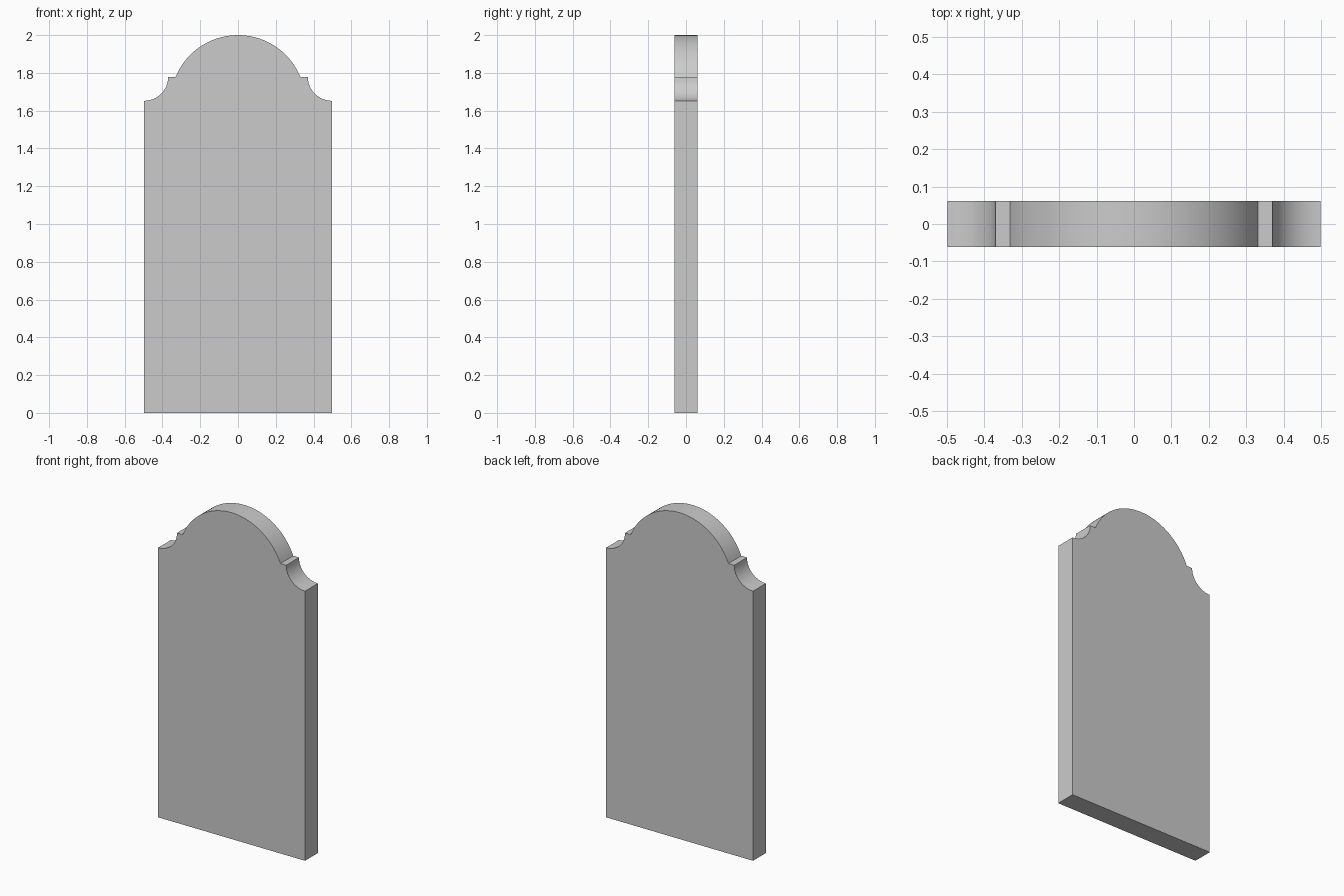
import bpy, bmesh
from math import sin, cos, pi, asin, radians

if "Cube" in bpy.data.objects:
    bpy.data.objects.remove(bpy.data.objects["Cube"])

HALF_W, HALF_D = 0.498, 0.062
SHOULDER_Z, LEDGE_Z, TOP_Z = 1.652, 1.777, 2.0
LEDGE_IN, LEDGE_OUT = 0.331, 0.370


def arc(cx, cz, rx, rz, a0, a1, n):
    return [(cx + rx * cos(a0 + (a1 - a0) * i / n),
             cz + rz * sin(a0 + (a1 - a0) * i / n)) for i in range(n + 1)]


# Right half of the outline: side, scooped shoulder, ledge
right = [(HALF_W, 0)]
right += arc(HALF_W, LEDGE_Z, HALF_W - LEDGE_OUT, LEDGE_Z - SHOULDER_Z,
             1.5 * pi, pi, 12)

# Rounded top through both ledge ends
rise = TOP_Z - LEDGE_Z
radius = (LEDGE_IN ** 2 + rise ** 2) / (2 * rise)
start = asin((radius - rise) * -1 / radius) * -1
top = arc(0, TOP_Z - radius, radius, radius, start, pi - start, 40)

outline = right + top + [(-x, z) for x, z in reversed(right)]

# Extrude the outline through the slab thickness
bm = bmesh.new()
face = bm.faces.new([bm.verts.new((x, -HALF_D, z)) for x, z in outline])
ext = bmesh.ops.extrude_face_region(bm, geom=[face], use_keep_orig=True)
moved = [g for g in ext["geom"] if isinstance(g, bmesh.types.BMVert)]
bmesh.ops.translate(bm, verts=moved, vec=(0, 2 * HALF_D, 0))
bmesh.ops.recalc_face_normals(bm, faces=bm.faces)
mesh = bpy.data.meshes.new("headstone")
bm.to_mesh(mesh)
bm.free()

slab = bpy.data.objects.new("headstone", mesh)
bpy.context.collection.objects.link(slab)
bpy.context.view_layer.objects.active = slab
slab.select_set(True)
bpy.ops.object.shade_smooth_by_angle(angle=radians(30))
